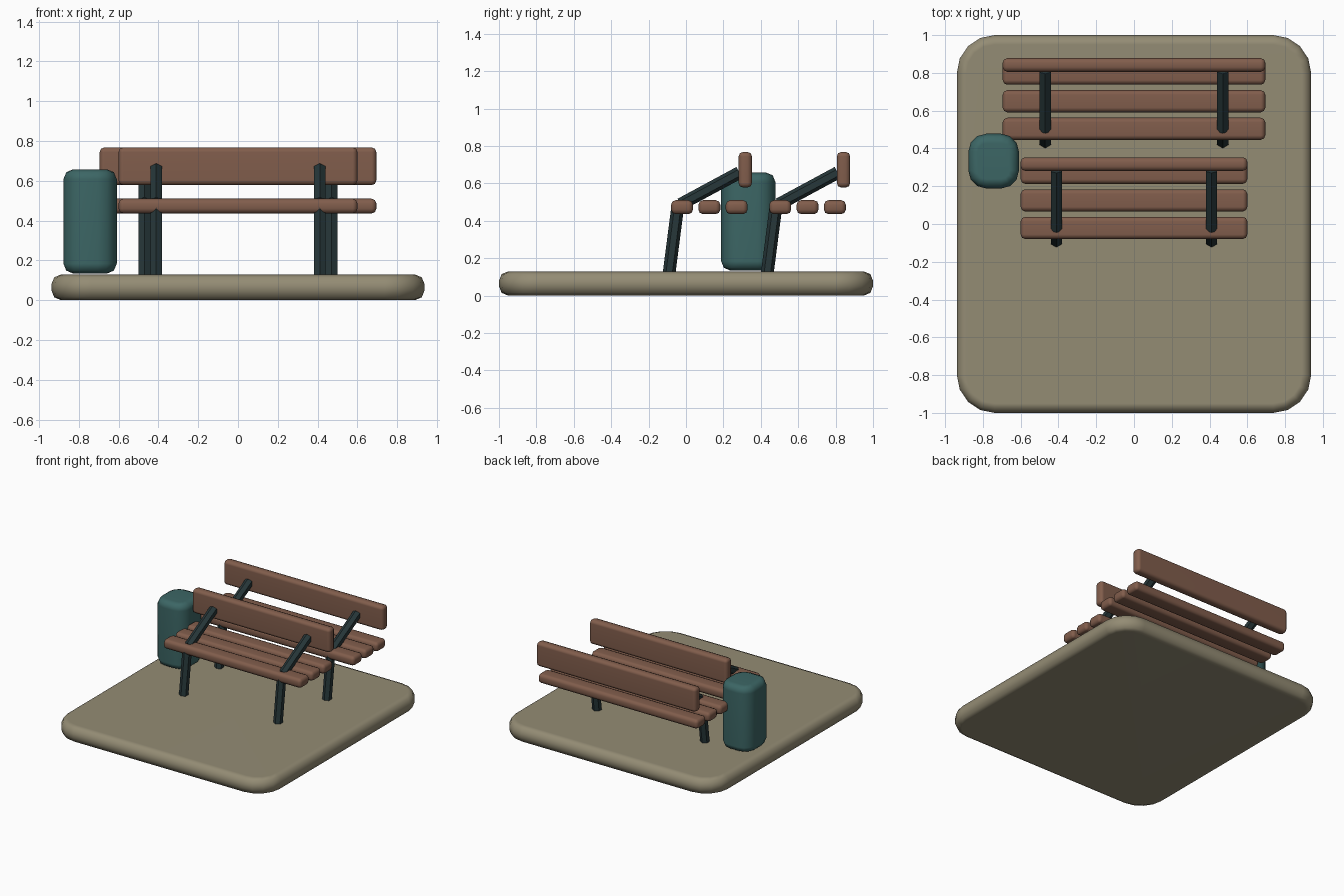
import bpy, bmesh, math
from mathutils import Matrix, Vector

if "Cube" in bpy.data.objects:
    bpy.data.objects.remove(bpy.data.objects["Cube"], do_unlink=True)


def material(name, rgb):
    m = bpy.data.materials.new(name)
    m.use_nodes = True
    m.diffuse_color = (*rgb, 1)
    m.node_tree.nodes["Principled BSDF"].inputs["Base Color"].default_value = (*rgb, 1)
    return m


WOOD = material("brown wood", (0.22, 0.11, 0.072))
STONE = material("beige stone", (0.295, 0.262, 0.175))
TEAL = material("teal paint", (0.045, 0.133, 0.13))
IRON = material("dark iron", (0.02, 0.038, 0.041))


def add_object(name, bm, mat, smooth=True):
    bmesh.ops.recalc_face_normals(bm, faces=bm.faces)
    mesh = bpy.data.meshes.new(name)
    bm.to_mesh(mesh)
    bm.free()
    mesh.materials.append(mat)
    ob = bpy.data.objects.new(name, mesh)
    bpy.context.collection.objects.link(ob)
    if smooth:
        mesh.polygons.foreach_set("use_smooth", [True] * len(mesh.polygons))
    return ob


def soften(ob):
    # Keep broad faces flat while the bevels shade smoothly
    mod = ob.modifiers.new("Weighted Normal", "WEIGHTED_NORMAL")
    mod.keep_sharp = True


def rounded_block(name, centre, size, radius, edge, corner_segs, edge_segs, mat):
    """Block with rounded plan corners and softened top and bottom rims."""
    half = Vector(size) / 2
    lower = []
    for i in range(edge_segs + 1):
        a = math.pi / 2 * i / edge_segs
        lower.append((edge * (1 - math.sin(a)), -half.z + edge * (1 - math.cos(a))))
    levels = lower + [(inset, -z) for inset, z in reversed(lower)]
    bm = bmesh.new()
    rings = []
    for inset, z in levels:
        r = radius - inset
        ring = []
        for quarter, (sx, sy) in enumerate([(1, 1), (-1, 1), (-1, -1), (1, -1)]):
            for k in range(corner_segs + 1):
                a = math.pi / 2 * (quarter + k / corner_segs)
                x = sx * (half.x - radius) + r * math.cos(a)
                y = sy * (half.y - radius) + r * math.sin(a)
                ring.append(bm.verts.new(Vector((x, y, z)) + Vector(centre)))
        rings.append(ring)
    for a, b in zip(rings, rings[1:]):
        for i in range(len(a)):
            j = (i + 1) % len(a)
            bm.faces.new((a[i], a[j], b[j], b[i]))
    bm.faces.new(rings[0][::-1])
    bm.faces.new(rings[-1])
    soften(add_object(name, bm, mat))


def board(name, centre, size):
    bm = bmesh.new()
    bmesh.ops.create_cube(bm, size=1, matrix=Matrix.Diagonal((*size, 1)))
    ob = add_object(name, bm, WOOD)
    ob.location = centre
    bevel = ob.modifiers.new("Bevel", "BEVEL")
    bevel.width, bevel.segments = 0.024, 2
    soften(ob)


def bar(name, start, end):
    """Six-sided iron bar between two points sharing one x."""
    start, end = Vector(start), Vector(end)
    d = end - start
    bm = bmesh.new()
    bmesh.ops.create_cone(bm, cap_ends=True, segments=6, radius1=0.034,
                          radius2=0.034, depth=d.length)
    ob = add_object(name, bm, IRON, smooth=False)
    ob.location = (start + end) / 2
    ob.rotation_euler.x = math.atan2(-d.y, d.z)


def bench(name, y, length, post_x):
    # Seat slats
    for i in range(3):
        board(f"{name}_seat_slat_{i + 1}", (0, y + 0.146 * i, 0.473), (length, 0.117, 0.074))
    # Back board
    board(f"{name}_back_board", (0, y + 0.338, 0.673), (length, 0.072, 0.19))
    # Legs and sloping back supports
    for side, x in (("left", post_x), ("right", -post_x)):
        bar(f"{name}_{side}_leg", (x, y - 0.072, 0.1), (x, y - 0.024, 0.47))
        bar(f"{name}_{side}_back_support", (x, y - 0.008, 0.488), (x, y + 0.307, 0.658))


# Ground slab
rounded_block("ground_slab", (0, 0, 0.065), (1.875, 2, 0.13), 0.2, 0.05, 4, 2, STONE)

# Litter bin
rounded_block("litter_bin", (-0.743, 0.333, 0.396), (0.268, 0.29, 0.524),
              0.095, 0.05, 3, 2, TEAL)

# Two benches, one behind the other
bench("front_bench", -0.021, 1.2, 0.411)
bench("rear_bench", 0.504, 1.39, 0.47)
